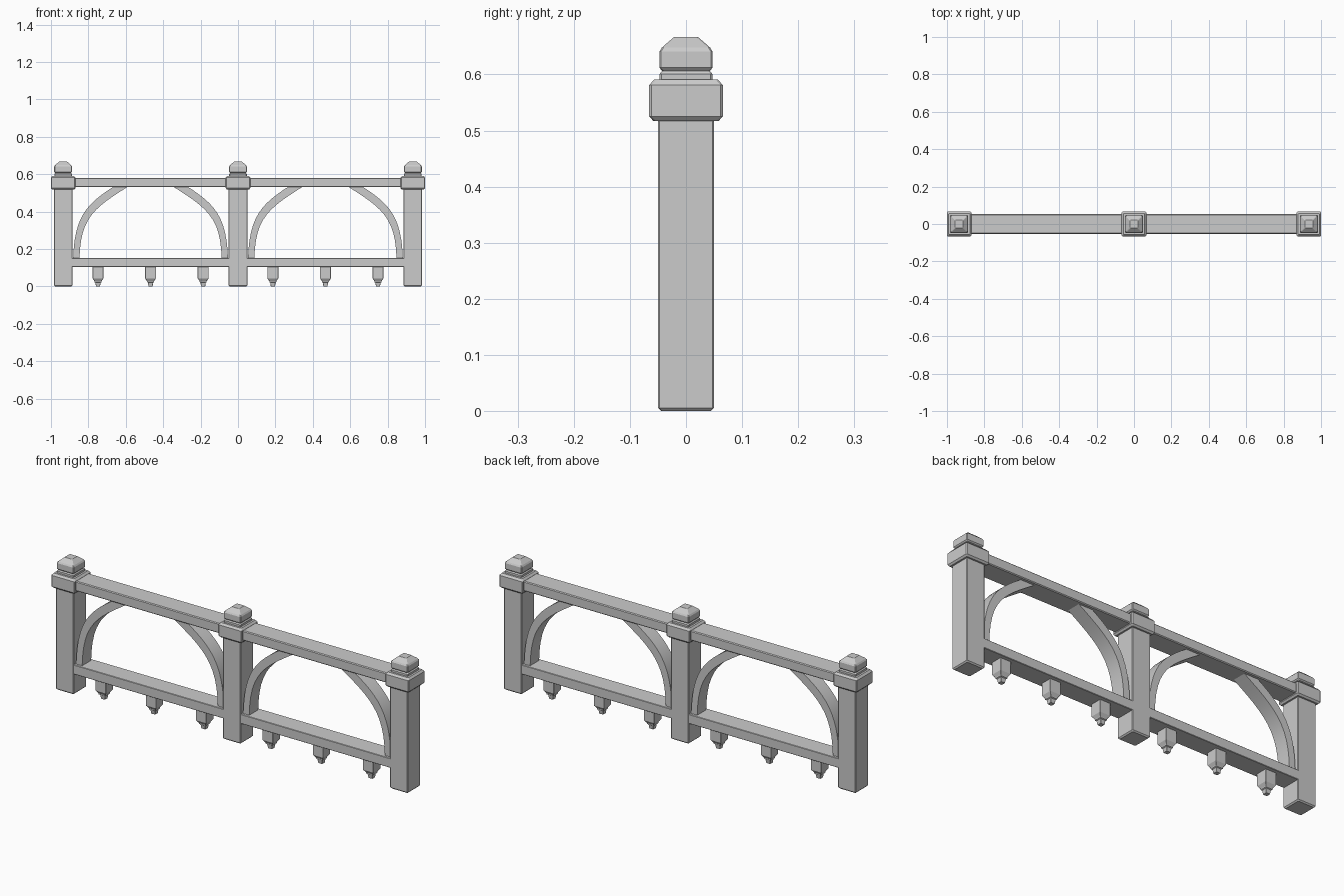
import bpy, bmesh

if "Cube" in bpy.data.objects:
    bpy.data.objects.remove(bpy.data.objects["Cube"])

BAY = 0.4675   # centre of each bay
POST = 0.935   # outer post position


def finish(bm, name):
    bmesh.ops.recalc_face_normals(bm, faces=bm.faces)
    me = bpy.data.meshes.new(name)
    bm.to_mesh(me)
    bm.free()
    ob = bpy.data.objects.new(name, me)
    bpy.context.collection.objects.link(ob)
    return ob


def turned_square(name, x, profile, c):
    """Loft a square section with chamfered corners through (half width, z) pairs."""
    bm = bmesh.new()
    rings = []
    for h, z in profile:
        k = h - c
        pts = [(h, -k), (h, k), (k, h), (-k, h), (-h, k), (-h, -k), (-k, -h), (k, -h)]
        rings.append([bm.verts.new((x + px, py, z)) for px, py in pts])
    for a, b in zip(rings, rings[1:]):
        for i in range(8):
            j = (i + 1) % 8
            bm.faces.new((a[i], a[j], b[j], b[i]))
    bm.faces.new(rings[0])
    bm.faces.new(rings[-1])
    return finish(bm, name)


def rail(name, x0, x1, half_y, z0, z1, bevel):
    bm = bmesh.new()
    bmesh.ops.create_cube(bm, size=1)
    for v in bm.verts:
        v.co = (x0 if v.co.x < 0 else x1, v.co.y * 2 * half_y, z0 if v.co.z < 0 else z1)
    ob = finish(bm, name)
    m = ob.modifiers.new("edge_bevel", 'BEVEL')
    m.width = bevel
    m.segments = 1
    return ob


def bezier(p, n):
    out = []
    for i in range(n + 1):
        t = i / n
        s = 1 - t
        w = (s**3, 3 * s * s * t, 3 * s * t * t, t**3)
        out.append(tuple(sum(a * q[k] for a, q in zip(w, p)) for k in (0, 1)))
    return out


def brace(name, cx, side, half_y=0.036, n=12):
    """Curved bracket between an outer and an inner curve, x measured from bay centre."""
    outer = bezier([(0.414, 0.145), (0.408, 0.37), (0.345, 0.44), (0.195, 0.535)], n)
    inner = bezier([(0.380, 0.145), (0.376, 0.37), (0.300, 0.42), (0.118, 0.535)], n)
    bm = bmesh.new()
    rows = []
    for (ox, oz), (ix, iz) in zip(outer, inner):
        rows.append([bm.verts.new((cx + side * px, py, pz)) for px, py, pz in (
            (ox, -half_y, oz), (ox, half_y, oz), (ix, half_y, iz), (ix, -half_y, iz))])
    for a, b in zip(rows, rows[1:]):
        for i in range(4):
            j = (i + 1) % 4
            bm.faces.new((a[i], a[j], b[j], b[i]))
    bm.faces.new(rows[0])
    bm.faces.new(rows[-1])
    ob = finish(bm, name)
    ob.data.shade_smooth()
    ob.data.set_sharp_from_angle(angle=0.6)
    return ob


# Posts with collar, neck and faceted cap
for i, x in enumerate((-POST, 0, POST)):
    turned_square(f"post_{i}", x, [(0.044, 0), (0.05, 0.006), (0.05, 0.53)], 0.003)
    turned_square(f"collar_{i}", x, [(0.058, 0.517), (0.0655, 0.525),
                                     (0.0655, 0.581), (0.057, 0.591)], 0.004)
    turned_square(f"neck_{i}", x, [(0.047, 0.588), (0.047, 0.601), (0.042, 0.607)], 0.003)
    turned_square(f"cap_{i}", x, [(0.042, 0.606), (0.0475, 0.612), (0.0475, 0.641),
                                  (0.043, 0.648), (0.021, 0.667)], 0.003)

# Each bay: rails, curved braces and hanging pendants
for side, label in ((-1, "left"), (1, "right")):
    cx = side * BAY
    rail(f"top_rail_{label}", cx - 0.43, cx + 0.43, 0.053, 0.53, 0.58, 0.004)
    rail(f"bottom_rail_{label}", cx - 0.43, cx + 0.43, 0.049, 0.104, 0.152, 0.002)
    for s in (-1, 1):
        brace(f"brace_{label}_{'ab'[s > 0]}", cx, s)
    for k in (-1, 0, 1):
        turned_square(f"pendant_{label}_{k + 1}", cx + k * 0.281,
                      [(0.011, 0), (0.014, 0.02), (0.019, 0.023), (0.019, 0.028),
                       (0.029, 0.043), (0.029, 0.108)], 0.001)
